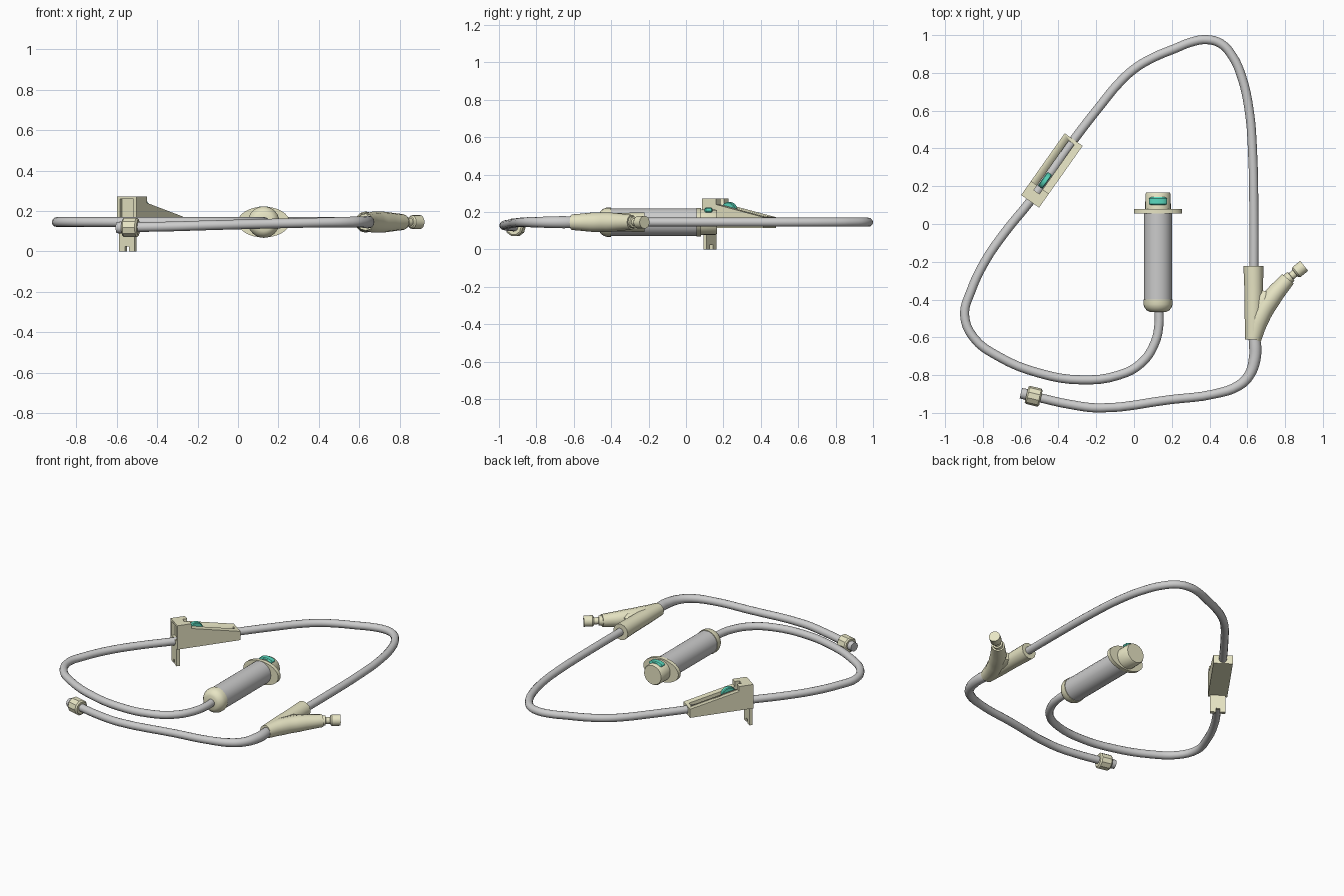
import bpy, bmesh
from math import sin, cos, pi, radians
from mathutils import Vector, Matrix

if "Cube" in bpy.data.objects:
    bpy.data.objects.remove(bpy.data.objects["Cube"])

def material(name, rgb):
    m = bpy.data.materials.new(name)
    m.diffuse_color = (*rgb, 1)
    m.use_nodes = True
    m.node_tree.nodes["Principled BSDF"].inputs["Base Color"].default_value = m.diffuse_color
    return m

BEIGE = material("beige_plastic", (0.80, 0.78, 0.55))
TEAL = material("teal_plastic", (0.10, 0.70, 0.52))
Z = 0.145  # height of the tube's centre line

def finish(ob, mat=None):
    if mat:
        ob.data.materials.append(mat)
    bpy.ops.object.select_all(action='DESELECT')
    ob.select_set(True)
    bpy.context.view_layer.objects.active = ob
    bpy.ops.object.shade_smooth_by_angle(angle=radians(35))
    return ob

def from_bmesh(name, bm):
    bmesh.ops.recalc_face_normals(bm, faces=bm.faces)
    me = bpy.data.meshes.new(name)
    bm.to_mesh(me)
    bm.free()
    ob = bpy.data.objects.new(name, me)
    bpy.context.collection.objects.link(ob)
    return ob

def lathe(name, origin, axis, profile, mat=None, n=24, stretch=1):
    """Closed turned part; profile is (distance along axis, radius)."""
    o, d, up = Vector(origin), Vector(axis).normalized(), Vector((0, 0, 1))
    side = d.cross(up).normalized()
    up = side.cross(d)
    bm = bmesh.new()
    rings = []
    for s, r in profile:
        rings.append([bm.verts.new(o + d * s + side * (r * stretch * cos(2 * pi * i / n))
                                   + up * (r * sin(2 * pi * i / n))) for i in range(n)])
    for a, b in zip(rings, rings[1:]):
        for i in range(n):
            j = (i + 1) % n
            bm.faces.new((a[i], a[j], b[j], b[i]))
    bm.faces.new(rings[0])
    bm.faces.new(rings[-1])
    return finish(from_bmesh(name, bm), mat)

def tube(name, points, radius, mat=None, radii=None):
    """Round tube through the points with optional radius factors."""
    cu = bpy.data.curves.new(name, 'CURVE')
    cu.dimensions = '3D'
    cu.bevel_depth, cu.bevel_resolution, cu.resolution_u = radius, 4, 4
    cu.use_fill_caps = True
    sp = cu.splines.new('BEZIER')
    sp.bezier_points.add(len(points) - 1)
    for i, (bp, p) in enumerate(zip(sp.bezier_points, points)):
        bp.co = p if len(p) == 3 else (*p, Z)
        bp.handle_left_type = bp.handle_right_type = 'AUTO'
        bp.radius = radii[i] if radii else 1
    ob = bpy.data.objects.new(name, cu)
    bpy.context.collection.objects.link(ob)
    bpy.ops.object.select_all(action='DESELECT')
    ob.select_set(True)
    bpy.context.view_layer.objects.active = ob
    bpy.ops.object.convert(target='MESH')
    return finish(bpy.context.object, mat)

# Clamp frame: local x runs along the tube, from the tall end
CLAMP = Matrix.Translation((-0.55, 0.12, 0)) @ Matrix.Rotation(radians(54.8), 4, 'Z')

def prism(name, pts, start, depth, mat=None):
    """Extrude a polygon of clamp-local points."""
    bm = bmesh.new()
    f = bm.faces.new([bm.verts.new(Vector(p) + Vector(start)) for p in pts])
    g = bmesh.ops.extrude_face_region(bm, geom=[f])
    vs = [v for v in g['geom'] if isinstance(v, bmesh.types.BMVert)]
    bmesh.ops.translate(bm, verts=vs, vec=depth)
    bm.transform(CLAMP)
    return finish(from_bmesh(name, bm), mat)

def box(name, x0, x1, w, z0, z1):
    return prism(name, [(x0, 0, z0), (x1, 0, z0), (x1, 0, z1), (x0, 0, z1)],
                 (0, -w, 0), (0, 2 * w, 0))

def cut(ob, cutter):
    cutter.hide_render = True
    bpy.context.view_layer.objects.active = ob
    mod = ob.modifiers.new("cut", 'BOOLEAN')
    mod.operation, mod.object, mod.solver = 'DIFFERENCE', cutter, 'EXACT'
    bpy.ops.object.modifier_apply(modifier=mod.name)
    bpy.data.objects.remove(cutter)

# Flexible tubing
tube("main_tube", [(.13, -.44), (.132, -.53), (.11, -.63), (.04, -.735), (-.08, -.80),
                   (-.28, -.825), (-.5, -.79), (-.72, -.70), (-.85, -.60), (-.897, -.48),
                   (-.865, -.36), (-.79, -.20), (-.68, -.04), (-.55, .12), (-.323, .44),
                   (-.16, .65), (-.09, .735), (0, .82), (.10, .88), (.22, .93), (.30, .962),
                   (.385, .976), (.46, .955), (.52, .89), (.57, .78), (.61, .60),
                   (.627, .40), (.635, 0), (.635, -.24)], 0.024)
tube("outlet_tube", [(.632, -.58), (.642, -.65), (.638, -.72), (.61, -.80), (.555, -.855),
                     (.425, -.90, .143), (.19, -.93, .138), (-.18, -.974, .128),
                     (-.34, -.955, .123), (-.52, -.915, .12)], 0.024,
     radii=[1.2, 1.35, 1.3, 1.15, 1.1, 1, 1, 1, 1, 1])

# End connector
nut_dir = (-.97, .23, 0)
lathe("connector_nut", (-.493, -.921, .118), nut_dir,
      [(0, .040), (.008, .049), (.07, .049), (.078, .042)], BEIGE, n=10)
lathe("connector_tip", (-.56, -.905, .118), nut_dir, [(0, .03), (.04, .028)], n=16)

# Drip chamber
C = (.127, 0, Z)
Y = (0, 1, 0)
lathe("drip_chamber", C, Y, [(-.41, .074), (.055, .074)])
lathe("chamber_lower_cap", C, Y, [(-.465, .045), (-.457, .06), (-.442, .072), (-.425, .078),
                                  (-.40, .078)], BEIGE)
lathe("chamber_flange", C, Y, [(.055, .076), (.08, .076)], BEIGE, n=32, stretch=1.68)
lathe("chamber_top_cap", C, Y, [(.07, .068), (.158, .067), (.166, .062)], BEIGE)
lathe("air_vent", (.127, .10, .205), Y, [(0, .013), (.006, .018), (.036, .018), (.042, .013)],
      TEAL, n=12, stretch=2.7)

# Y-shaped injection port
tube("port_trunk", [(.632, -.222), (.634, -.35), (.633, -.48), (.630, -.612)], 0.045, BEIGE,
     [1.17, 1.1, 1.05, .92])
tube("port_branch", [(.632, -.61), (.665, -.50), (.72, -.405), (.815, -.29)], 0.045, BEIGE,
     [.92, 1.15, 1.15, .88])
lathe("port_web", (.645, -.56, Z), (.25, 1, 0), [(0, .03), (.10, .045), (.18, .042), (.21, .025)], BEIGE)
lathe("port_cap", (.815, -.29, Z), (.78, .62, 0),
      [(-.02, .03), (.02, .03), (.022, .021), (.048, .021), (.05, .028), (.058, .034), (.11, .034)],
      BEIGE, n=16)

# Roller clamp body with wheel slot and end recess
W = 0.058
body = prism("clamp_body", [(0, 0, .115), (.40, 0, .115), (.40, 0, .172), (.09, 0, .24),
                            (.09, 0, .272), (0, 0, .272)], (0, -W, 0), (0, 2 * W, 0), BEIGE)
cut(body, box("slot_cutter", .06, .38, .018, .155, .40))
cut(body, box("recess_cutter", -.05, .02, .042, .165, .258))

# Clamp hanger leg with a notched foot
prism("clamp_leg", [(0, -.046, 0), (0, -.012, 0), (0, -.012, .025), (0, .012, .025),
                    (0, .012, 0), (0, .046, 0), (0, .046, .13), (0, -.046, .13)],
      (0, 0, 0), (.02, 0, 0), BEIGE)

# Clamp wheel
axle = CLAMP.to_3x3() @ Vector((0, 1, 0))
lathe("clamp_wheel", CLAMP @ Vector((.136, -.015, .208)), axle,
      [(0, .041), (.004, .045), (.026, .045), (.03, .041)], TEAL, n=20)
